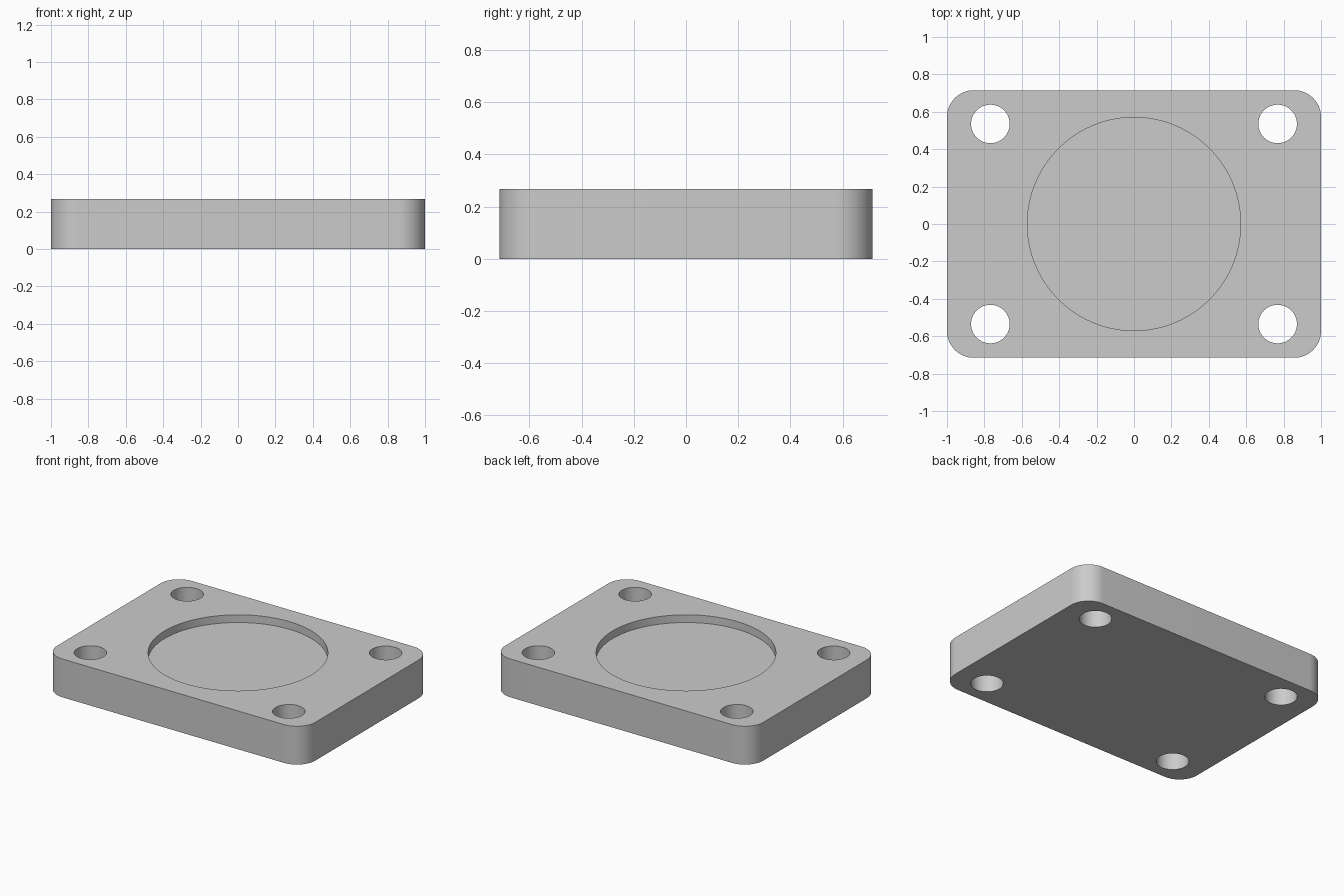
import bpy
import bmesh
import math

if "Cube" in bpy.data.objects:
    bpy.data.objects.remove(bpy.data.objects["Cube"], do_unlink=True)

LENGTH, WIDTH, HEIGHT = 2.0, 1.43, 0.268
CORNER_RADIUS = 0.143
HOLE_X, HOLE_Y, HOLE_RADIUS = 0.768, 0.535, 0.103
POCKET_RADIUS, POCKET_DEPTH = 0.57, 0.054

# Single grey material
grey = bpy.data.materials.new("plain grey")
grey.use_nodes = True
colour = (0.6, 0.6, 0.6, 1.0)
grey.diffuse_color = colour
grey.node_tree.nodes["Principled BSDF"].inputs["Base Color"].default_value = colour


def rounded_plate(name):
    """Box standing on the ground with its upright edges rounded."""
    bm = bmesh.new()
    bmesh.ops.create_cube(bm, size=1)
    bmesh.ops.scale(bm, vec=(LENGTH, WIDTH, HEIGHT), verts=bm.verts)
    bmesh.ops.translate(bm, vec=(0, 0, HEIGHT / 2), verts=bm.verts)
    upright = [e for e in bm.edges
               if abs(e.verts[0].co.z - e.verts[1].co.z) > HEIGHT / 2]
    bmesh.ops.bevel(bm, geom=upright, offset=CORNER_RADIUS, segments=16,
                    profile=0.5, affect='EDGES')
    mesh = bpy.data.meshes.new(name)
    bm.to_mesh(mesh)
    bm.free()
    obj = bpy.data.objects.new(name, mesh)
    bpy.context.collection.objects.link(obj)
    mesh.materials.append(grey)
    return obj


def cut_cylinder(target, name, x, y, radius, bottom, top, sides):
    """Subtract an upright cylinder from the target."""
    bpy.ops.mesh.primitive_cylinder_add(
        vertices=sides, radius=radius, depth=top - bottom,
        location=(x, y, (top + bottom) / 2))
    cutter = bpy.context.object
    cutter.name = name
    cutter.hide_render = True
    cutter.data.materials.append(grey)
    bpy.ops.object.select_all(action='DESELECT')
    target.select_set(True)
    bpy.context.view_layer.objects.active = target
    cut = target.modifiers.new(name, 'BOOLEAN')
    cut.operation = 'DIFFERENCE'
    cut.solver = 'EXACT'
    cut.object = cutter
    bpy.ops.object.modifier_apply(modifier=cut.name)
    bpy.data.objects.remove(cutter, do_unlink=True)


plate = rounded_plate("mounting_plate")

# Shallow round pocket in the top
cut_cylinder(plate, "pocket_cutter", 0, 0, POCKET_RADIUS,
             HEIGHT - POCKET_DEPTH, HEIGHT + 0.1, 128)

# Through holes near the four corners
for sx in (-1, 1):
    for sy in (-1, 1):
        cut_cylinder(plate, "hole_cutter", sx * HOLE_X, sy * HOLE_Y,
                     HOLE_RADIUS, -0.1, HEIGHT + 0.1, 64)

# Smooth curved walls, crisp rims
bpy.ops.object.select_all(action='DESELECT')
plate.select_set(True)
bpy.context.view_layer.objects.active = plate
bpy.ops.object.shade_smooth_by_angle(angle=math.radians(30))
